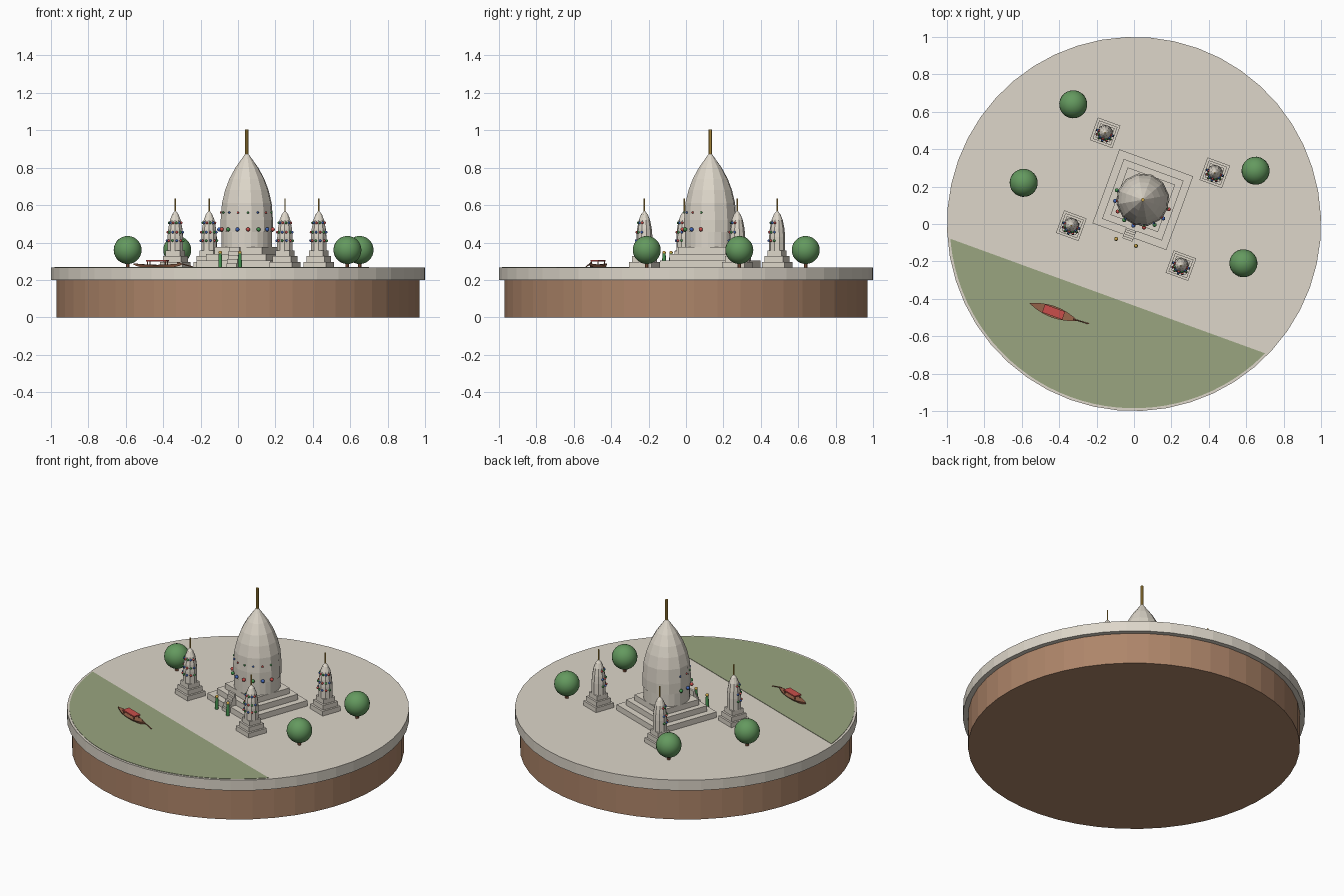
import bpy, bmesh, math
from mathutils import Matrix, Vector

cube = bpy.data.objects.get("Cube")
if cube:
    bpy.data.objects.remove(cube, do_unlink=True)

TURN = Matrix.Rotation(math.radians(-20), 4, 'Z')  # whole scene sits at an angle on the disc
GROUND = 0.267


def material(name, r, g, b):
    m = bpy.data.materials.new(name)
    m.use_nodes = True
    col = tuple((c / 255) ** 2.2 for c in (r, g, b)) + (1,)
    m.diffuse_color = col
    m.node_tree.nodes["Principled BSDF"].inputs["Base Color"].default_value = col
    return m


stone = material("pale stone", 220, 213, 200)
earth = material("earth brown", 172, 132, 105)
water = material("river green", 152, 163, 127)
leaf = material("leaf green", 100, 152, 95)
wood = material("boat wood", 150, 100, 75)
red = material("red", 200, 80, 76)
gold = material("gold", 205, 165, 75)
blue = material("blue", 65, 100, 180)
green = material("cloth green", 70, 145, 80)


def finish(name, bm, mats, smooth=None):
    bmesh.ops.transform(bm, matrix=TURN, verts=bm.verts)
    bmesh.ops.recalc_face_normals(bm, faces=bm.faces)
    me = bpy.data.meshes.new(name)
    bm.to_mesh(me)
    bm.free()
    ob = bpy.data.objects.new(name, me)
    bpy.context.collection.objects.link(ob)
    for m in mats:
        me.materials.append(m)
    if smooth:
        bpy.ops.object.select_all(action='DESELECT')
        ob.select_set(True)
        bpy.context.view_layer.objects.active = ob
        bpy.ops.object.shade_smooth_by_angle(angle=math.radians(smooth))
    return ob


def add_box(bm, cx, cy, z0, z1, sx, sy):
    m = Matrix.Translation((cx, cy, (z0 + z1) / 2)) @ Matrix.Diagonal((sx, sy, z1 - z0, 1))
    bmesh.ops.create_cube(bm, size=1, matrix=m)


def loft(bm, rings):
    loops = [[bm.verts.new(p) for p in ring] for ring in rings]
    for a, b in zip(loops, loops[1:]):
        for i in range(len(a)):
            j = (i + 1) % len(a)
            bm.faces.new((a[i], a[j], b[j], b[i]))
    bm.faces.new(loops[0])
    bm.faces.new(loops[-1])


def lathe(name, profile, sides, mat, x=0, y=0, smooth=None):
    bm = bmesh.new()
    loft(bm, [[(x + r * math.cos(k * math.tau / sides), y + r * math.sin(k * math.tau / sides), z)
               for k in range(sides)] for r, z in profile])
    return finish(name, bm, [mat], smooth)


def rod(name, a, b, r, mat):
    a, b = Vector(a), Vector(b)
    d = b - a
    bm = bmesh.new()
    m = Matrix.Translation((a + b) / 2) @ d.to_track_quat('Z', 'Y').to_matrix().to_4x4()
    bmesh.ops.create_cone(bm, cap_ends=True, segments=8, radius1=r, radius2=r, depth=d.length, matrix=m)
    return finish(name, bm, [mat])


def plinth(name, x, y, sizes, z, step):
    bm = bmesh.new()
    for i, s in enumerate(sizes):
        add_box(bm, x, y, z + i * step, z + (i + 1) * step, s, s)
    return finish(name, bm, [stone])


def lamps(name, x, y, rows, count):
    # strings of coloured lamps across the front half of a tower
    bm = bmesh.new()
    for row, (r, z, size) in enumerate(rows):
        for i in range(count):
            a = math.pi + i * math.pi / (count - 1)
            p = Matrix.Translation((x + r * math.cos(a), y + r * math.sin(a), z))
            old = set(bm.faces)
            bmesh.ops.create_icosphere(bm, subdivisions=2, radius=size, matrix=p)
            for f in set(bm.faces) - old:
                f.material_index = (i + row) % 3
    return finish(name, bm, [green, blue, red], 60)


# Ground disc
lathe("earth_base", [(0.97, 0), (0.97, 0.2)], 48, earth)
lathe("paved_disc", [(1, 0.2), (1, GROUND)], 48, stone)

# River: a thin disc cut along the bank
bm = bmesh.new()
bmesh.ops.create_cone(bm, cap_ends=True, segments=96, radius1=0.985, radius2=0.985, depth=0.003,
                      matrix=Matrix.Translation((0, 0, GROUND + 0.001)))
cut = bmesh.ops.bisect_plane(bm, geom=bm.verts[:] + bm.edges[:] + bm.faces[:], plane_co=(0, -0.41, 0),
                             plane_no=(0, 1, 0), clear_outer=True)
bmesh.ops.holes_fill(bm, edges=[e for e in bm.edges if e.is_boundary])
finish("river", bm, [water])

# Main temple
TY = 0.138
plinth("temple_steps", 0, TY, (0.42, 0.34, 0.27), GROUND, 0.036)
lathe("temple_drum", [(0.136, 0.37), (0.136, 0.46)], 24, stone, 0, TY)
lathe("temple_dome", [(0.142, 0.455), (0.142, 0.52), (0.135, 0.61), (0.118, 0.68), (0.095, 0.74),
                      (0.062, 0.8), (0.008, 0.875)], 12, stone, 0, TY)
lathe("temple_finial", [(0.009, 0.865), (0.009, 1.003)], 8, gold, 0, TY)
lamps("temple_lamps", 0, TY, [(0.148, 0.47, 0.011), (0.139, 0.56, 0.006)], 9)

# Entrance stairs
bm = bmesh.new()
for i in range(5):
    add_box(bm, -0.004, -0.062 + i * 0.006, GROUND, GROUND + 0.022 * (i + 1), 0.058, 0.06 - i * 0.012)
finish("entrance_stairs", bm, [stone])

# Four corner towers
for sx, sy in ((-1, -1), (1, -1), (-1, 1), (1, 1)):
    x, y = sx * 0.312, 0.141 + sy * 0.264
    tag = ("back" if sy > 0 else "front") + ("_left" if sx > 0 else "_right")
    plinth(tag + "_tower_steps", x, y, (0.128, 0.104, 0.08), GROUND, 0.03)
    lathe(tag + "_tower", [(0.043, 0.355), (0.043, 0.43), (0.039, 0.475), (0.03, 0.52),
                           (0.018, 0.55), (0.004, 0.568)], 10, stone, x, y)
    lathe(tag + "_tower_finial", [(0.004, 0.56), (0.004, 0.634)], 8, gold, x, y)
    lamps(tag + "_tower_lamps", x, y, [(0.045, 0.41, 0.007), (0.042, 0.455, 0.007), (0.034, 0.505, 0.007)], 7)

# Trees
inv = TURN.inverted()
for i, p in enumerate(((-0.325, 0.64), (-0.59, 0.22), (0.65, 0.285), (0.585, -0.21))):
    c = inv @ Vector((*p, 0.36))
    bm = bmesh.new()
    bmesh.ops.create_uvsphere(bm, u_segments=24, v_segments=14, radius=0.075, matrix=Matrix.Translation(c))
    finish(f"tree_crown_{i + 1}", bm, [leaf], 60)
    rod(f"tree_trunk_{i + 1}", (c.x, c.y, GROUND), (c.x, c.y, 0.32), 0.01, wood)

# Two visitors
for i, p in enumerate(((-0.095, -0.08), (0.01, -0.117))):
    c = inv @ Vector((*p, 0))
    lathe(f"visitor_body_{i + 1}", [(0.011, GROUND), (0.011, 0.3), (0.008, 0.34)], 10, green, c.x, c.y, 40)
    bm = bmesh.new()
    bmesh.ops.create_icosphere(bm, subdivisions=2, radius=0.01, matrix=Matrix.Translation((c.x, c.y, 0.346)))
    finish(f"visitor_head_{i + 1}", bm, [gold], 60)

# Boat with canopy and steering oar
BX, BY = -0.243, -0.589
bm = bmesh.new()
rings = []
for k in range(17):
    t = -0.99 + 1.98 * k / 16
    w, top, low = 0.031 * (1 - t * t), 0.281 + 0.008 * t * t, 0.266 + 0.016 * t ** 4
    rings.append([(BX + 0.138 * t, BY + s * w, z) for s, z in ((-1, top), (-0.6, low), (0.6, low), (1, top))])
loft(bm, rings)
finish("boat_hull", bm, [wood], 40)
bm = bmesh.new()
add_box(bm, BX, BY, 0.298, 0.306, 0.115, 0.046)
finish("boat_canopy", bm, [red])
for i, (sx, sy) in enumerate(((-1, -1), (1, -1), (-1, 1), (1, 1))):
    x, y = BX + sx * 0.05, BY + sy * 0.018
    rod(f"canopy_post_{i + 1}", (x, y, 0.275), (x, y, 0.3), 0.003, wood)
rod("steering_oar", (BX + 0.11, BY, 0.293), (BX + 0.198, BY + 0.005, 0.27), 0.003, wood)
